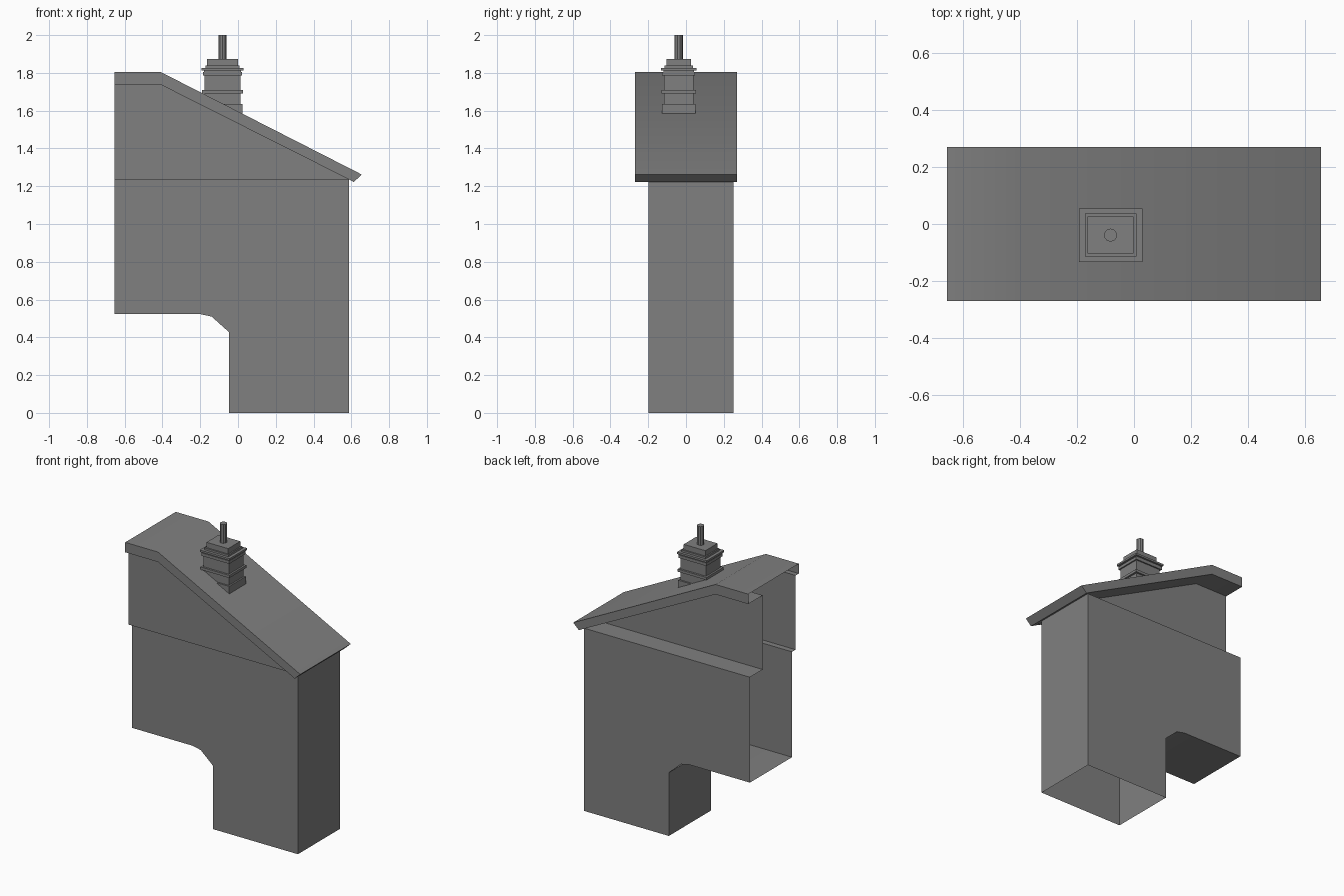
import bpy, bmesh
from mathutils import Vector
from math import radians

if "Cube" in bpy.data.objects:
    bpy.data.objects.remove(bpy.data.objects["Cube"])

DARK = bpy.data.materials.new("dark_grey")
DARK.diffuse_color = (0.215, 0.215, 0.215, 1)
DARK.use_nodes = True
DARK.node_tree.nodes["Principled BSDF"].inputs["Base Color"].default_value = DARK.diffuse_color


def strip(bm, path, y0, y1, skip=()):
    """Sweep an x/z path along y; 'skip' lists segments left open."""
    for i, (p, q) in enumerate(zip(path, path[1:])):
        if i not in skip:
            bm.faces.new([bm.verts.new(c) for c in (
                (p[0], y0, p[1]), (p[0], y1, p[1]),
                (q[0], y1, q[1]), (q[0], y0, q[1]))])


def caps(bm, profile, y0, y1):
    """Front and back faces of a counter-clockwise x/z profile."""
    bm.faces.new([bm.verts.new((x, y0, z)) for x, z in profile])
    bm.faces.new([bm.verts.new((x, y1, z)) for x, z in reversed(profile)])


def finish(bm, name, smooth=False):
    bmesh.ops.remove_doubles(bm, verts=bm.verts, dist=0.0005)
    me = bpy.data.meshes.new(name)
    bm.to_mesh(me)
    bm.free()
    me.materials.append(DARK)
    ob = bpy.data.objects.new(name, me)
    bpy.context.collection.objects.link(ob)
    if smooth:
        bpy.ops.object.select_all(action='DESELECT')
        ob.select_set(True)
        bpy.context.view_layer.objects.active = ob
        bpy.ops.object.shade_smooth_by_angle(angle=radians(35))
    return ob


L, R, EAVE = -0.655, 0.587, 1.236      # open left end, right wall, ledge height
F0, B0 = -0.198, 0.252                 # lower wall front / back
F1, B1 = -0.236, 0.115                 # upper wall front / back
F2, B2 = -0.27, 0.27                   # roof front / back

# Lower walls, open at the left end and at the bottom
body = [(L, 0.523), (-0.2, 0.523), (-0.14, 0.51), (-0.048, 0.428),
        (-0.048, 0), (R, 0), (R, EAVE), (L, EAVE)]
bm = bmesh.new()
caps(bm, body, F0, B0)
strip(bm, body[:7], F0, B0, skip=(4,))
strip(bm, [(R, EAVE), (L, EAVE)], B1, B0)     # back ledge
strip(bm, [(L, EAVE), (R, EAVE)], F1, F0)     # front overhang
finish(bm, "lower_walls", smooth=True)

# Upper walls under the roof slope
bm = bmesh.new()
caps(bm, [(L, EAVE), (R, EAVE), (-0.41, 1.738), (L, 1.738)], F1, B1)
finish(bm, "upper_walls")

# Roof slab with soffits either side of the upper walls
roof = [(L, 1.738), (-0.41, 1.738), (R, EAVE), (0.613, 1.222),
        (0.655, 1.262), (-0.41, 1.805), (L, 1.805)]
bm = bmesh.new()
caps(bm, roof, F2, B2)
strip(bm, roof[2:], F2, B2)
strip(bm, roof[:3], F2, F1)
strip(bm, roof[:3], B1, B2)
finish(bm, "roof", smooth=True)

# Chimney: stepped rectangular rings (half width x, half depth y, z)
cx, cy = -0.082, -0.039
rings = [(0.106, 0.089, 1.5), (0.106, 0.089, 1.634),
         (0.095, 0.078, 1.634), (0.095, 0.078, 1.692),
         (0.108, 0.091, 1.692), (0.108, 0.091, 1.710),
         (0.095, 0.078, 1.710), (0.095, 0.078, 1.785),
         (0.104, 0.087, 1.785), (0.104, 0.087, 1.805),
         (0.098, 0.081, 1.805), (0.098, 0.081, 1.812),
         (0.111, 0.094, 1.812), (0.111, 0.094, 1.825),
         (0.090, 0.075, 1.825), (0.090, 0.075, 1.838),
         (0.081, 0.065, 1.838), (0.081, 0.065, 1.874)]
bm = bmesh.new()
prev = None
for hx, hy, z in rings:
    ring = [bm.verts.new((cx + sx * hx, cy + sy * hy, z))
            for sx, sy in ((-1, -1), (1, -1), (1, 1), (-1, 1))]
    if prev:
        for i in range(4):
            j = (i + 1) % 4
            bm.faces.new((prev[i], prev[j], ring[j], ring[i]))
    prev = ring
bm.faces.new(prev)
# trim to the roof slope
a, b = Vector((-0.41, 0, 1.805)), Vector((0.655, 0, 1.262))
d = b - a
bmesh.ops.bisect_plane(bm, geom=bm.verts[:] + bm.edges[:] + bm.faces[:],
                       plane_co=a, plane_no=(-d.z, 0, d.x), clear_inner=True)
finish(bm, "chimney")

# Flue pipe
bpy.ops.mesh.primitive_cylinder_add(vertices=10, radius=0.023, depth=0.126,
                                    location=(cx, cy, 1.937))
bpy.context.object.name = "flue_pipe"
bpy.context.object.data.materials.append(DARK)
